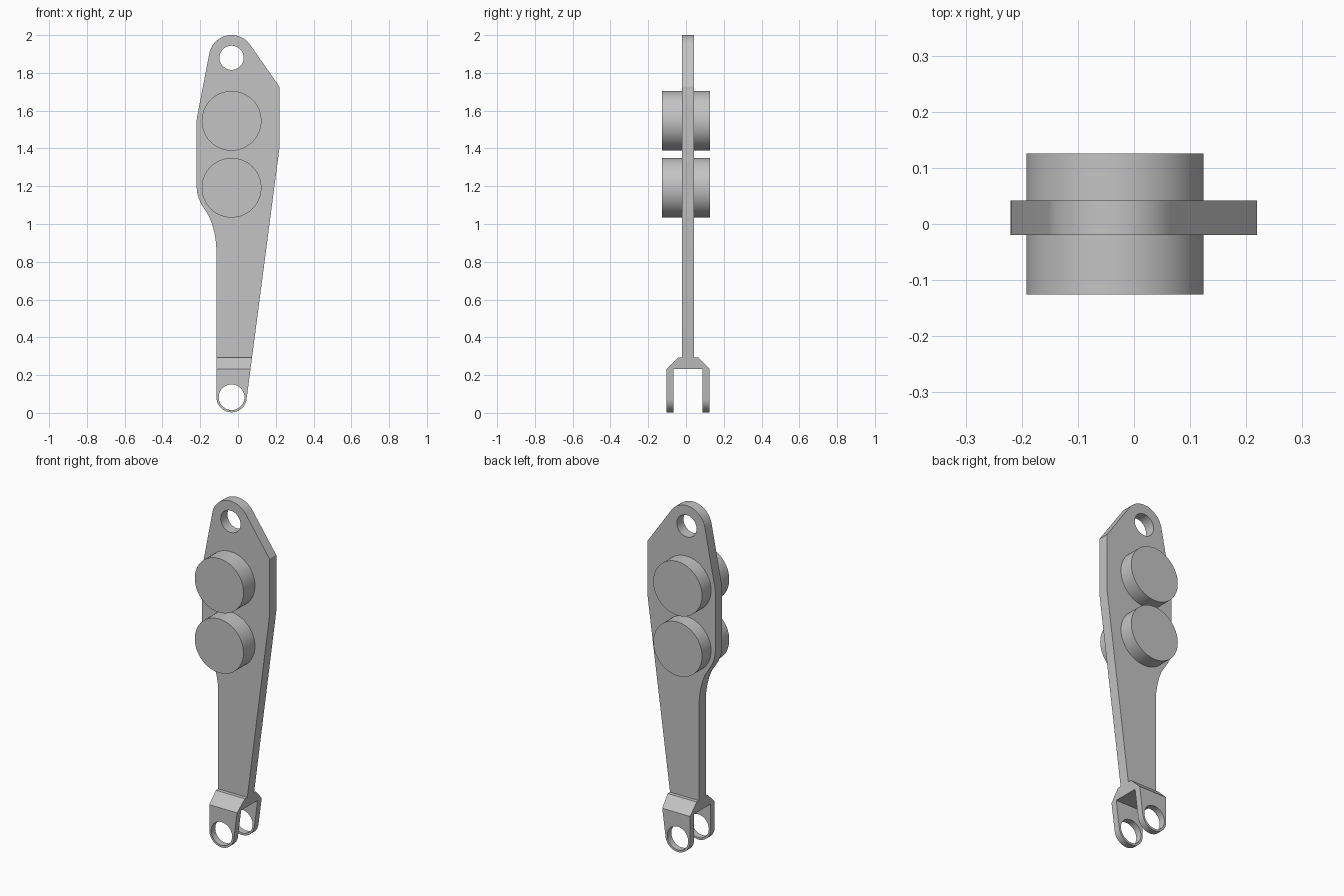
import bpy
import bmesh
from math import cos, sin, radians

cube = bpy.data.objects.get("Cube")
if cube:
    bpy.data.objects.remove(cube, do_unlink=True)

grey = bpy.data.materials.new("plain_grey")
grey.use_nodes = True
colour = (0.55, 0.55, 0.55, 1)
grey.diffuse_color = colour
grey.node_tree.nodes["Principled BSDF"].inputs["Base Color"].default_value = colour

AXIS_X = -0.034          # shared centre line of holes and discs
TOP_Z, BOTTOM_Z = 1.88, 0.083


def prism(name, points, offset):
    """Extrude a closed 3D polygon by an offset vector."""
    bm = bmesh.new()
    face = bm.faces.new([bm.verts.new(p) for p in points])
    out = bmesh.ops.extrude_face_region(bm, geom=[face], use_keep_orig=True)
    verts = [v for v in out["geom"] if isinstance(v, bmesh.types.BMVert)]
    bmesh.ops.translate(bm, verts=verts, vec=offset)
    bmesh.ops.recalc_face_normals(bm, faces=bm.faces)
    mesh = bpy.data.meshes.new(name)
    bm.to_mesh(mesh)
    bm.free()
    mesh.materials.append(grey)
    obj = bpy.data.objects.new(name, mesh)
    bpy.context.collection.objects.link(obj)
    return obj


def arc(z, radius, start, end, steps):
    angles = [radians(start + (end - start) * i / steps) for i in range(steps + 1)]
    return [(AXIS_X + radius * cos(a), z + radius * sin(a)) for a in angles]


def front_prism(name, outline, half_depth):
    return prism(name, [(x, -half_depth, z) for x, z in outline], (0, 2 * half_depth, 0))


def cylinder(name, z, radius, half_depth):
    return front_prism(name, arc(z, radius, 0, 360, 64)[:-1], half_depth)


def activate(obj):
    bpy.ops.object.select_all(action="DESELECT")
    obj.select_set(True)
    bpy.context.view_layer.objects.active = obj


def cut(obj, cutter, operation):
    cutter.hide_render = True
    activate(obj)
    mod = obj.modifiers.new("cut", "BOOLEAN")
    mod.operation = operation
    mod.solver = "EXACT"
    mod.object = cutter
    bpy.ops.object.modifier_apply(modifier=mod.name)
    bpy.data.objects.remove(cutter, do_unlink=True)


def smooth(obj):
    activate(obj)
    bpy.ops.object.shade_smooth_by_angle(angle=radians(25))


# Front outline of the arm, anticlockwise from the upper right
outline = arc(TOP_Z, 0.12, 35, 170, 24)
outline += [(-0.218, 1.56), (-0.22, 1.53), (-0.22, 1.21), (-0.217, 1.17), (-0.208, 1.135),
            (-0.194, 1.105), (-0.153, 1.04), (-0.137, 1.0), (-0.124, 0.95), (-0.116, 0.9),
            (-0.114, 0.85)]
outline += arc(BOTTOM_Z, 0.08, 180, 352.5, 28)
outline += [(0.219, 1.4), (0.219, 1.727)]
arm = front_prism("arm_with_fork", outline, 0.2)

# Side profile: thin plate that widens into a two-pronged fork
MID = 0.011
half = [(0.031, 2.1), (0.031, 0.293), (0.053, 0.293), (0.114, 0.232),
        (0.114, -0.1), (0.076, -0.1), (0.076, 0.232)]
profile = [(MID + y, z) for y, z in half] + [(MID - y, z) for y, z in reversed(half)]
cut(arm, prism("side_profile", [(-0.5, y, z) for y, z in profile], (1, 0, 0)), "INTERSECT")

# Pin holes at both ends
for z, radius in ((TOP_Z, 0.064), (BOTTOM_Z, 0.068)):
    cut(arm, cylinder("hole_cutter", z, radius, 0.3), "DIFFERENCE")
smooth(arm)

# Round bosses passing through the plate
for name, z in (("upper_boss", 1.546), ("lower_boss", 1.192)):
    smooth(cylinder(name, z, 0.158, 0.126))
